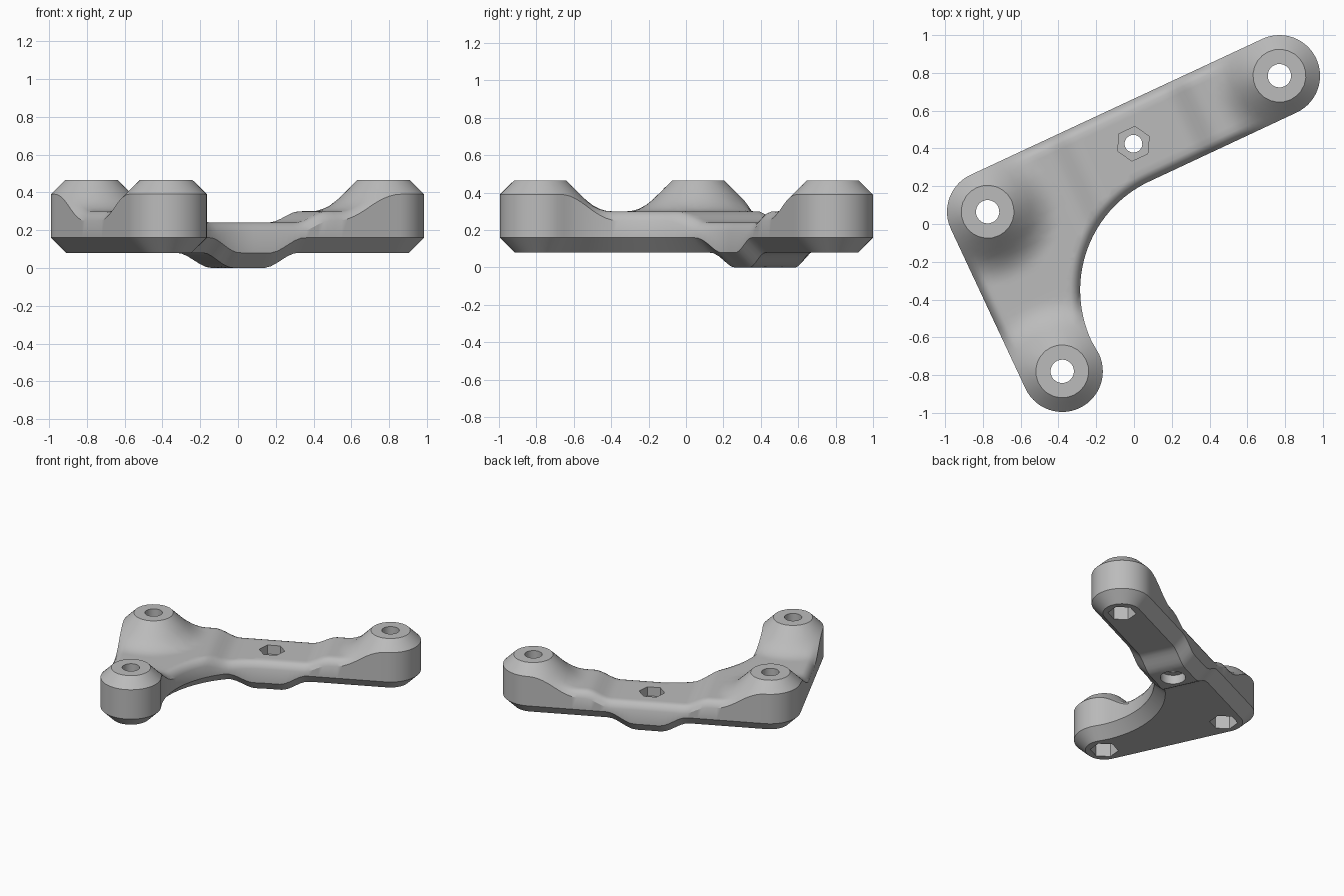
import bpy, bmesh, math
from mathutils import Vector, geometry

if "Cube" in bpy.data.objects:
    bpy.data.objects.remove(bpy.data.objects["Cube"])

TH = math.radians(25)                       # direction of the long arm
U = Vector((math.cos(TH), math.sin(TH)))
R, RI = 0.215, 0.635                        # boss radius, inner corner radius
A, B, C = Vector((-0.775, 0.065)), Vector((0.77, 0.785)), Vector((-0.38, -0.78))
I = Vector((0.35, -0.35))                   # centre of the inner corner curve
MID = Vector((-0.003, 0.425))               # middle bolt hole
BOSSES = (A, B, C)


def arc(c, r, a0, a1, n):
    return [c + r * Vector((math.cos(a), math.sin(a)))
            for a in (math.radians(a0 + (a1 - a0) * i / n) for i in range(n + 1))]


def outline(off):
    """Bracket outline, moved inward by off, with long edges subdivided."""
    pts = (arc(C, R - off, 205, 385, 28) + arc(I, RI + off, 205, 115, 30)
           + arc(B, R - off, -65, 115, 28) + arc(A, R - off, 115, 205, 14))
    out = []
    for p, q in zip(pts, pts[1:] + pts[:1]):
        n = max(1, round((q - p).length / 0.035))
        out += [p.lerp(q, i / n) for i in range(n)]
    return out


def circle(c, r):
    return arc(c, r, 25, 385, 24)[:-1]


def hexagon(c, r):
    k = arc(c, r, 25, 385, 6)
    return [k[i].lerp(k[i + 1], j / 4) for i in range(6) for j in range(4)]


def inside(p, poly):
    hit = False
    for a, b in zip(poly, poly[1:] + poly[:1]):
        if (a.y > p.y) != (b.y > p.y) and p.x < a.x + (p.y - a.y) * (b.x - a.x) / (b.y - a.y):
            hit = not hit
    return hit


RIM = outline(0)


def edge_dist(p):
    best = 9.0
    for a, b in zip(RIM, RIM[1:] + RIM[:1]):
        e = b - a
        t = min(1, max(0, (p - a).dot(e) / e.length_squared))
        best = min(best, (p - a - e * t).length)
    return best


def ramp(v, a, b):
    t = min(1, max(0, (v - a) / (b - a)))
    return t * t * (3 - 2 * t)


def smax(a, b, k=0.075):
    h = max(k - abs(a - b), 0) / k
    return max(a, b) + h * h * k / 4


def top_z(p):
    s = abs((p - MID).dot(U))
    z = 0.24 + 0.06 * ramp(s, 0.26, 0.44)
    z -= 0.05 * max(0, 1 - edge_dist(p) / 0.05) ** 2      # rounded rim
    for c in BOSSES:                                      # conical bosses
        z = smax(z, 0.465 - max(0, (p - c).length - 0.14))
    return z


def bottom_z(p):
    s = abs((p - MID).dot(U))
    return 0.08 * ramp(s, 0.09, 0.29) + max(0, 0.08 - edge_dist(p))


bm = bmesh.new()


def sheet(height, rings, holes, clear):
    """Triangulated skin over the outline with holes left open."""
    pts, edges = [], []
    for loop in rings + holes:
        n, k = len(pts), len(loop)
        pts += loop
        edges += [(n + i, n + (i + 1) % k) for i in range(k)]
    step = 0.03
    for i in range(-33, 34):
        for j in range(-33, 34):
            p = U * (i * step) + Vector((-U.y, U.x)) * (j * step) + MID * 0.5
            if (inside(p, RIM) and edge_dist(p) > clear
                    and all((p - c).length > 0.155 for c in BOSSES)
                    and (p - MID).length > 0.11):
                pts.append(p)
    vs, _, fs, *_ = geometry.delaunay_2d_cdt(pts, edges, [], 0, 1e-6, False)
    bv = [bm.verts.new((v.x, v.y, height(v))) for v in vs]
    for f in fs:
        m = sum((vs[i] for i in f), Vector((0, 0))) / len(f)
        if inside(m, RIM) and edge_dist(m) > 1e-4 and not any(inside(m, h) for h in holes):
            bm.faces.new([bv[i] for i in f])


def strip(levels):
    """Join successive (loop, height) levels with quads; height may be a function."""
    rows = [[bm.verts.new((p.x, p.y, z(p) if callable(z) else z)) for p in loop]
            for loop, z in levels]
    for a, b in zip(rows, rows[1:]):
        for i in range(len(a)):
            j = (i + 1) % len(a)
            bm.faces.new((a[i], a[j], b[j], b[i]))


# top skin, underside skin and outer wall
sheet(top_z, [outline(d) for d in (0, 0.015, 0.03, 0.05)] + [circle(c, 0.14) for c in BOSSES],
      [circle(c, 0.062) for c in BOSSES] + [hexagon(MID, 0.092)], 0.06)
sheet(bottom_z, [outline(d) for d in (0, 0.04, 0.08)],
      [hexagon(c, 0.1) for c in BOSSES] + [circle(MID, 0.09)], 0.09)
strip([(RIM, bottom_z), (RIM, top_z)])

# boss bolt holes with hexagonal pockets underneath
for c in BOSSES:
    h, o = hexagon(c, 0.1), circle(c, 0.062)
    strip([(h, bottom_z), (h, 0.26), (o, 0.26), (o, top_z)])

# middle bolt hole: nut pocket above, round counterbore below
h, o, w = hexagon(MID, 0.092), circle(MID, 0.047), circle(MID, 0.09)
strip([(h, top_z), (h, 0.17), (o, 0.17), (o, 0.07), (w, 0.07), (w, bottom_z)])

bmesh.ops.remove_doubles(bm, verts=bm.verts, dist=1e-4)
bmesh.ops.recalc_face_normals(bm, faces=bm.faces)
mesh = bpy.data.meshes.new("bracket")
bm.to_mesh(mesh)
bm.free()
bracket = bpy.data.objects.new("bracket", mesh)
bpy.context.collection.objects.link(bracket)

grey = bpy.data.materials.new("plain grey")
grey.diffuse_color = (0.5, 0.5, 0.5, 1)
grey.use_nodes = True
grey.node_tree.nodes["Principled BSDF"].inputs["Base Color"].default_value = grey.diffuse_color
mesh.materials.append(grey)

bpy.context.view_layer.objects.active = bracket
bracket.select_set(True)
bpy.ops.object.shade_smooth_by_angle(angle=math.radians(32))
